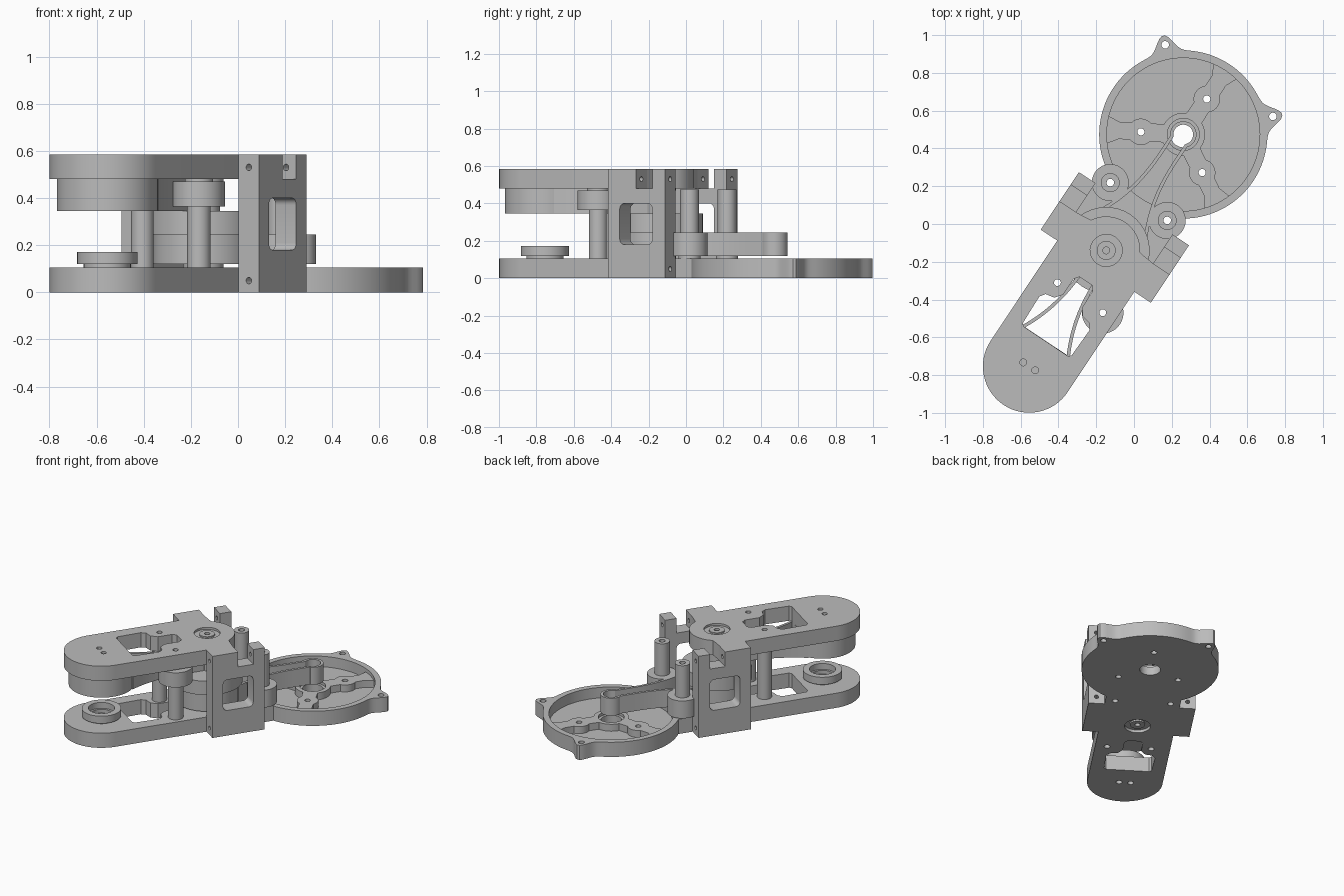
import bpy, bmesh
from math import sin, cos, pi, radians, exp, asin, hypot
from mathutils import Matrix

if "Cube" in bpy.data.objects:
    bpy.data.objects.remove(bpy.data.objects["Cube"], do_unlink=True)

grey = bpy.data.materials.new("light_grey")
grey.use_nodes = True
grey.diffuse_color = (0.5, 0.5, 0.5, 1)
grey.node_tree.nodes["Principled BSDF"].inputs["Base Color"].default_value = (0.5, 0.5, 0.5, 1)

# Parts are made with the main pivot at the origin and the arm along x
REACH = 0.737
PLACE = Matrix.Translation((-0.147, -0.14, 0)) @ Matrix.Rotation(radians(56.4), 4, 'Z')
parts = []


def finish(name, bm, keep=True):
    bmesh.ops.recalc_face_normals(bm, faces=bm.faces)
    mesh = bpy.data.meshes.new(name)
    bm.to_mesh(mesh)
    bm.free()
    ob = bpy.data.objects.new(name, mesh)
    bpy.context.collection.objects.link(ob)
    mesh.materials.append(grey)
    if keep:
        parts.append(ob)
    else:
        ob.hide_render = True
    return ob


def prism(name, outline, z0, z1, keep=True):
    bm = bmesh.new()
    face = bm.faces.new([bm.verts.new((x, y, z0)) for x, y in outline])
    top = bmesh.ops.extrude_face_region(bm, geom=[face])["geom"]
    verts = [g for g in top if isinstance(g, bmesh.types.BMVert)]
    bmesh.ops.translate(bm, verts=verts, vec=(0, 0, z1 - z0))
    return finish(name, bm, keep)


def arc(cx, cy, r, start, end, steps=32):
    angles = [radians(start + (end - start) * i / steps) for i in range(steps + 1)]
    return [(cx + r * cos(a), cy + r * sin(a)) for a in angles]


def disc(name, x, y, r, z0, z1, keep=True, sides=48):
    return prism(name, arc(x, y, r, 0, 360, sides)[:-1], z0, z1, keep)


def lathe(name, x, y, profile, sides=40):
    """Spin a closed (radius, height) loop about a vertical axis."""
    bm = bmesh.new()
    rings = [[bm.verts.new((x + r * cos(2 * pi * i / sides), y + r * sin(2 * pi * i / sides), z))
              for i in range(sides)] for r, z in profile]
    for k, a in enumerate(rings):
        b = rings[(k + 1) % len(rings)]
        for i in range(sides):
            j = (i + 1) % sides
            bm.faces.new((a[i], a[j], b[j], b[i]))
    return finish(name, bm)


def tube(name, x, y, outer, inner, z0, z1):
    return lathe(name, x, y, [(inner, z0), (outer, z0), (outer, z1), (inner, z1)])


def box(name, lo, hi, keep=True, round_y=0):
    bm = bmesh.new()
    bmesh.ops.create_cube(bm, size=1)
    for v in bm.verts:
        v.co = [lo[i] if v.co[i] < 0 else hi[i] for i in range(3)]
    if round_y:
        edges = [e for e in bm.edges if abs(e.verts[0].co.y - e.verts[1].co.y) > 1e-4]
        bmesh.ops.bevel(bm, geom=edges, offset=round_y, segments=5, profile=0.5, affect='EDGES')
    return finish(name, bm, keep)


def combine(ob, operation, tools):
    bpy.context.view_layer.objects.active = ob
    for tool in tools:
        mod = ob.modifiers.new("combine", 'BOOLEAN')
        mod.operation, mod.solver, mod.object = operation, 'EXACT', tool
        bpy.ops.object.modifier_apply(modifier=mod.name)
        bpy.data.objects.remove(tool, do_unlink=True)


def drill(ob, places, r, z0, z1):
    combine(ob, 'DIFFERENCE', [disc("drill", x, y, r, z0, z1, False, 24) for x, y in places])


def mirrored(half):
    return half + [(x, -y) for x, y in reversed(half)]


WIDTH = 0.245
window = mirrored([(-0.578, 0.14), (-0.565, 0.155), (-0.4, 0.16), (-0.37, 0.14), (-0.36, 0.09),
                   (-0.32, 0.06), (-0.22, 0.06), (-0.195, 0.04)])
end_holes = [(-REACH, 0.038), (-REACH, -0.038)]
post_spots = [(-0.285, 0.121), (-0.285, -0.167)]
standoff_spots = [(0.311, 0.181), (0.311, -0.181)]

# Base plate: rounded arm running into a big disc with two lugs
DISC = 0.445
join = 180 - math_join if (math_join := asin(WIDTH / DISC) * 180 / pi) else 0
outline = arc(-REACH, 0, WIDTH, 90, 270)
for i in range(161):
    a = radians(-join + 2 * join * i / 160)
    lug = sum(exp(-((a - s * radians(45)) / 0.115) ** 2) for s in (-1, 1))
    r = DISC + 0.09 * lug
    outline.append((REACH + r * cos(a), r * sin(a)))
base = prism("base_plate", outline, 0, 0.105)
combine(base, 'DIFFERENCE', [prism("window_cut", window, -0.1, 0.2, False),
                             disc("pocket_cut", REACH, 0, 0.405, 0.03, 0.2, False, 96)])

# Three spokes with bosses inside the disc pocket
spider = disc("spoke_web", REACH, 0, 0.115, 0.02, 0.08)
boss_spots = []
for k in range(3):
    a = radians(120 * k)
    spot = (REACH + 0.225 * cos(a), 0.225 * sin(a))
    boss_spots.append(spot)
    spoke = [(REACH + x * cos(a) - y * sin(a), x * sin(a) + y * cos(a))
             for x, y in ((0, -0.05), (0.34, -0.045), (0.415, -0.08),
                          (0.415, 0.08), (0.34, 0.045), (0, 0.05))]
    combine(spider, 'UNION', [prism("spoke", spoke, 0.02, 0.08, False),
                              disc("boss", *spot, 0.07, 0.02, 0.08, False)])
for ob in (base, spider):
    drill(ob, [(REACH, 0)], 0.068, -0.1, 0.2)
    drill(ob, boss_spots, 0.019, -0.1, 0.2)
drill(spider, [(REACH, 0)], 0.085, 0.06, 0.2)
lugs = [(REACH + 0.484 * cos(radians(45)), s * 0.484 * sin(radians(45))) for s in (-1, 1)]
drill(base, lugs + end_holes + post_spots + standoff_spots, 0.02, -0.1, 0.2)
drill(base, [(0, 0)], 0.085, -0.1, 0.2)

# Top plate with window and rounded nose over the pivot
nose = arc(0, 0, 0.18, -60, 60)
top = prism("top_plate", arc(-REACH, 0, WIDTH, 90, 270) + [(0.08, -WIDTH), (0.085, -0.19)]
            + nose + [(0.085, 0.19), (0.08, WIDTH)], 0.48, 0.585)
combine(top, 'DIFFERENCE', [prism("window_cut", window, 0.4, 0.7, False)])
drill(top, end_holes + post_spots, 0.018, 0.4, 0.7)
drill(top, [(0, 0)], 0.085, 0.4, 0.7)

# Pivot shaft and bearings in both plates
tube("pivot_shaft", 0, 0, 0.05, 0.018, 0.01, 0.58)
for name, z0, z1 in (("lower_bearing", 0.02, 0.12), ("upper_bearing", 0.47, 0.57)):
    tube(name, 0, 0, 0.086, 0.048, z0, z1)

# Side brackets joining the plates
for side, sign in (("left", 1), ("right", -1)):
    def span(a, b):
        return sorted((sign * a, sign * b))
    y0, y1 = span(WIDTH, 0.35)
    c0, c1 = span(0.2, 0.4)
    bracket = box(side + "_bracket", (-0.1, y0, 0), (0.265, y1, 0.585))
    cuts = [box("notch_cut", (0.08, c0, 0.48), (0.185, c1, 0.7), False),
            box("opening_cut", (-0.025, c0, 0.18), (0.185, c1, 0.4), False, 0.03)]
    for z in (0.05, 0.53):
        screw = disc("screw_cut", 0, 0, 0.014, -0.2, 0.4, False, 20)
        screw.data.transform(Matrix.Translation((0, sign * 0.298, z)) @ Matrix.Rotation(pi / 2, 4, 'Y'))
        cuts.append(screw)
    combine(bracket, 'DIFFERENCE', cuts)


# Flexible links: chord-cut disc with a thin strap looping round the far end
def link(label, x, z0, z1):
    prism(label + "_link_drum", arc(x, 0, 0.213, 41, 319, 60), z0, z1)
    half = []
    for i in range(17):
        u = 0.155 + 0.445 * i / 16
        half.append((u, 0.045 + 0.1 * ((0.6 - u) / 0.445) ** 2.3))
    path = half + arc(REACH, 0, 0.061, 132, -132, 36) + [(u, -v) for u, v in reversed(half)]
    left, right = [], []
    for i, (u, v) in enumerate(path):
        a, b = path[max(i - 1, 0)], path[min(i + 1, len(path) - 1)]
        du, dv = b[0] - a[0], b[1] - a[1]
        n = 0.009 / hypot(du, dv)
        left.append((x + u - dv * n, v + du * n))
        right.append((x + u + dv * n, v - du * n))
    prism(label + "_link_strap", left + right[::-1], z0, z1)


link("lower", 0, 0.12, 0.245)
link("upper", -REACH, 0.345, 0.48)
tube("hub_drum", 0, 0, 0.23, 0.045, 0.245, 0.345)

# Bearing ring at the arm end
lathe("end_ring", -REACH, 0, [(0.07, 0.1), (0.1, 0.1), (0.1, 0.12), (0.128, 0.12),
                              (0.128, 0.172), (0.085, 0.172), (0.085, 0.13), (0.07, 0.13)])

# Posts under the top plate, one with a wide roller
tube("plain_post", *post_spots[0], 0.048, 0.018, 0.1, 0.485)
lathe("roller_post", *post_spots[1], [(0.018, 0.1), (0.05, 0.1), (0.05, 0.365), (0.11, 0.365),
                                      (0.11, 0.47), (0.06, 0.47), (0.06, 0.485), (0.018, 0.485)])

# Free-standing standoffs with wide collars
for side, spot in zip(("left", "right"), standoff_spots):
    lathe(side + "_standoff", *spot, [(0.02, 0.1), (0.06, 0.1), (0.06, 0.12), (0.098, 0.12),
                                      (0.098, 0.245), (0.05, 0.245), (0.05, 0.475), (0.02, 0.475)])

# Turn everything into place and shade
bpy.ops.object.select_all(action='DESELECT')
for ob in parts:
    ob.data.transform(PLACE)
    ob.select_set(True)
bpy.context.view_layer.objects.active = parts[0]
bpy.ops.object.shade_smooth_by_angle(angle=radians(30))
